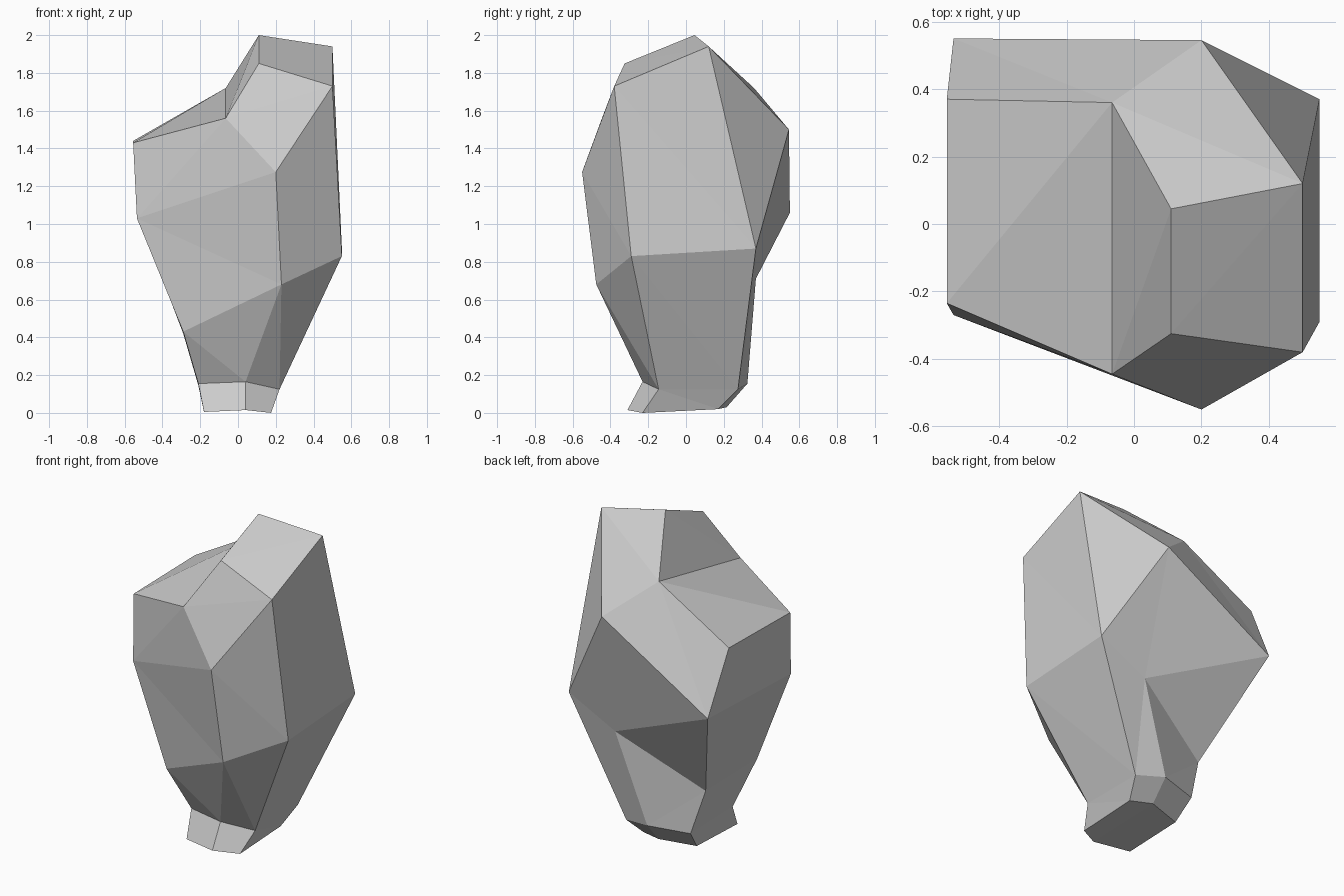
import bpy
import bmesh

if "Cube" in bpy.data.objects:
    bpy.data.objects.remove(bpy.data.objects["Cube"])

# Faceted lump: each column has one front and one back point at the same x.
# letter: (x, front y, front z, back y, back z)
columns = {
    "a": (.11, -.325, 1.85, .045, 2.0),
    "b": (.50, -.38, 1.73, .12, 1.94),
    "c": (-.065, -.445, 1.56, .36, 1.72),
    "d": (-.555, -.235, 1.43, .37, 1.44),
    "e": (.20, -.55, 1.275, .545, 1.5),
    "f": (-.535, -.27, 1.03, .55, 1.06),
    "g": (.55, -.29, .83, .37, .87),
    "h": (.23, -.475, .68, .37, .71),
    "i": (-.29, -.29, .43, .22, .42),
    "j": (.04, -.23, .165, .325, .155),
    "k": (-.21, -.16, .155, .255, .145),
    "l": (.22, -.145, .125, .275, .125),
    "m": (-.18, -.25, .005, .15, .02),
    "n": (.04, -.31, .015, .215, .03),
    "o": (.175, -.23, 0, .17, .02),
}
# facets shared by the front and back sides
facets = "cab cbe dcf cef feh fhi ebg egh ihj ijk hgl hlj kjnm jlon".split()
outline = "abglonmkifdc"

bm = bmesh.new()
front, back = {}, {}
for key, (x, fy, fz, by, bz) in columns.items():
    front[key] = bm.verts.new((x, fy, fz))
    back[key] = bm.verts.new((x, by, bz))

# front and back
for side in (front, back):
    for facet in facets:
        bm.faces.new([side[k] for k in facet])

# rim joining front to back
for p, q in zip(outline, outline[1:] + outline[0]):
    bm.faces.new((front[p], front[q], back[q]))
    bm.faces.new((front[p], back[q], back[p]))

bmesh.ops.recalc_face_normals(bm, faces=bm.faces[:])
mesh = bpy.data.meshes.new("faceted_rock")
bm.to_mesh(mesh)
bm.free()
rock = bpy.data.objects.new("faceted_rock", mesh)
bpy.context.collection.objects.link(rock)
